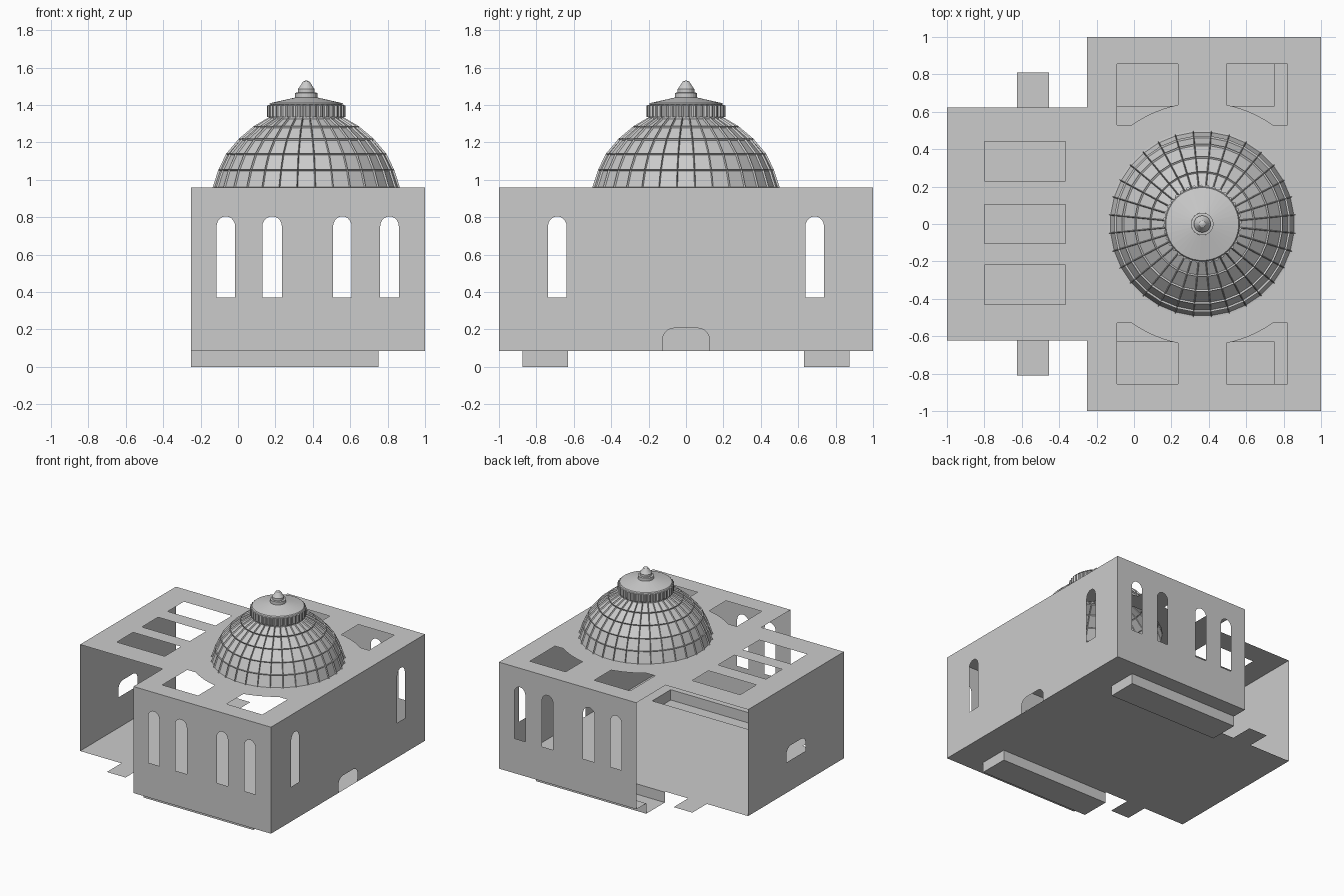
import bpy, bmesh
from math import sin, cos, pi, sqrt, atan2
from mathutils import Vector
from mathutils.geometry import tessellate_polygon

if "Cube" in bpy.data.objects:
    bpy.data.objects.remove(bpy.data.objects["Cube"])

FLOOR, ROOF, CX = 0.085, 0.96, 0.365


def finish(name, bm):
    me = bpy.data.meshes.new(name)
    bm.to_mesh(me)
    bm.free()
    ob = bpy.data.objects.new(name, me)
    bpy.context.collection.objects.link(ob)
    return ob


def sheet(name, loops, place, out):
    """Thin flat panel: first loop is the outline, the others are holes."""
    pts = [p for l in loops for p in l]
    tris = tessellate_polygon([[Vector((*p, 0)) for p in l] for l in loops])
    bm = bmesh.new()
    vs = [bm.verts.new(place(*p)) for p in pts]
    for t in tris:
        f = bm.faces.new([vs[i] for i in t])
        f.normal_update()
        if f.normal.dot(Vector(out)) < 0:
            f.normal_flip()
    return finish(name, bm)


def rect(a0, b0, a1, b1):
    return [(a0, b0), (a1, b0), (a1, b1), (a0, b1)]


def window(a0, a1, z0=0.37, zs=0.75, z1=0.805, n=10):
    c, r = (a0 + a1) / 2, (a1 - a0) / 2
    return [(a0, z0), (a1, z0)] + [(c + r * cos(pi * i / n), zs + (z1 - zs) * sin(pi * i / n))
                                   for i in range(n + 1)]


def low_arch(z0, h=0.122, w=0.125, r=0.06, n=5):
    right = [(w - r + r * cos(pi / 2 * i / n), z0 + h - r + r * sin(pi / 2 * i / n)) for i in range(n + 1)]
    half = [(w, z0)] + right
    return half + [(-a, z) for a, z in reversed(half)]


# Side walls with four arched windows each
spans = [(-0.115, -0.015), (0.13, 0.235), (0.508, 0.608), (0.76, 0.86)]
for y, nm in ((-1, "front_wall"), (1, "back_wall")):
    sheet(nm, [rect(-0.25, FLOOR, 1, ROOF)] + [window(*s) for s in spans],
          lambda a, z: (a, y, z), (0, y, 0))

# End wall with two windows and a low doorway in its bottom edge
door = low_arch(FLOOR)
outline = [(1, FLOOR), (1, ROOF), (-1, ROOF), (-1, FLOOR)] + door[::-1]
sheet("right_wall", [outline, window(-0.738, -0.638), window(0.638, 0.738)],
      lambda a, z: (1, a, z), (1, 0, 0))

# Wing end wall with a raised opening
sheet("wing_end_wall", [rect(-0.622, FLOOR, 0.622, ROOF), low_arch(0.335)],
      lambda a, z: (-1, a, z), (-1, 0, 0))

# Roof with skylights and the opening below the dome
half = [(-1, 0.622), (-0.25, 0.622), (-0.25, 1), (1, 1)]
roof = half + [(x, -y) for x, y in reversed(half)]
holes = [rect(-0.8, y - 0.105, -0.365, y + 0.105) for y in (0.335, 0, -0.325)]
R = 0.65
x0, x1 = CX - sqrt(R * R - 0.53 ** 2), 0.235
a0, a1 = atan2(0.53, x0 - CX), atan2(sqrt(R * R - (x1 - CX) ** 2), x1 - CX)
arc = [(R * cos(a0 + (a1 - a0) * i / 6), R * sin(a0 + (a1 - a0) * i / 6)) for i in range(7)]
corner = [(-0.455, 0.53)] + arc + [(x1 - CX, 0.855), (-0.455, 0.855)]
for sx in (1, -1):
    for sy in (1, -1):
        holes.append([(CX + sx * x, sy * y) for x, y in corner])
holes.append([(CX + 0.495 * cos(2 * pi * i / 60), 0.495 * sin(2 * pi * i / 60)) for i in range(60)])
sheet("roof", [roof] + holes, lambda x, y: (x, y, ROOF), (0, 0, 1))

# Floor with entrance tabs and notches over the two sunken channels
half = [(-1, 0.622), (-0.625, 0.622), (-0.625, 0.81), (-0.455, 0.81), (-0.455, 0.622), (-0.25, 0.622),
        (-0.25, 0.632), (0.75, 0.632), (0.75, 0.873), (-0.25, 0.873), (-0.25, 1), (1, 1)]
sheet("floor", [half + [(x, -y) for x, y in reversed(half)]],
      lambda x, y: (x, y, FLOOR), (0, 0, -1))

# Sunken channels, open at the top and at the wing end
for s, nm in ((-1, "front_channel"), (1, "back_channel")):
    bm = bmesh.new()
    lo, hi = [[bm.verts.new((x, s * y, z)) for x, y in rect(-0.25, 0.632, 0.75, 0.873)]
              for z in (0, FLOOR)]
    bm.faces.new(lo)
    for i in range(3):
        bm.faces.new((lo[i], lo[i + 1], hi[i + 1], hi[i]))
    bmesh.ops.recalc_face_normals(bm, faces=bm.faces)
    finish(nm, bm)


def lathe(profile, n, flute=0.0):
    """Revolve (radius, height) points about the dome axis, optionally fluted."""
    bm = bmesh.new()
    rings = []
    for r, z in profile:
        ring = []
        for i in range(n):
            rr = r - (flute if i % 4 >= 2 else 0)
            a = 2 * pi * (i + 0.5) / n
            ring.append(bm.verts.new((CX + rr * cos(a), rr * sin(a), z)))
        rings.append(ring)
    for A, B in zip(rings, rings[1:]):
        for i in range(n):
            j = (i + 1) % n
            bm.faces.new((A[i], A[j], B[j], B[i]))
    return bm, rings


# Dome of recessed panels between ribs
bm, _ = lathe([(0.503, 0.96), (0.472, 1.055), (0.43, 1.14), (0.362, 1.22), (0.282, 1.287), (0.2, 1.335)], 32)
bm.normal_update()
bmesh.ops.inset_individual(bm, faces=bm.faces[:], thickness=0.006, depth=-0.01)
finish("dome", bm)

# Fluted lantern drum and its shallow cap
bm, rings = lathe([(0.2, 1.335), (0.21, 1.337), (0.21, 1.398), (0.19, 1.402)], 144, 0.009)
finish("lantern_drum", bm)
bm, rings = lathe([(0.2, 1.402), (0.195, 1.41), (0.06, 1.44)], 36)
finish("lantern_cap", bm)

# Finial
bm, rings = lathe([(0.06, 1.438), (0.06, 1.465), (0.045, 1.467), (0.045, 1.485), (0.036, 1.497),
                   (0.018, 1.525), (0.006, 1.53)], 24)
bm.faces.new(rings[-1])
finish("finial", bm)
